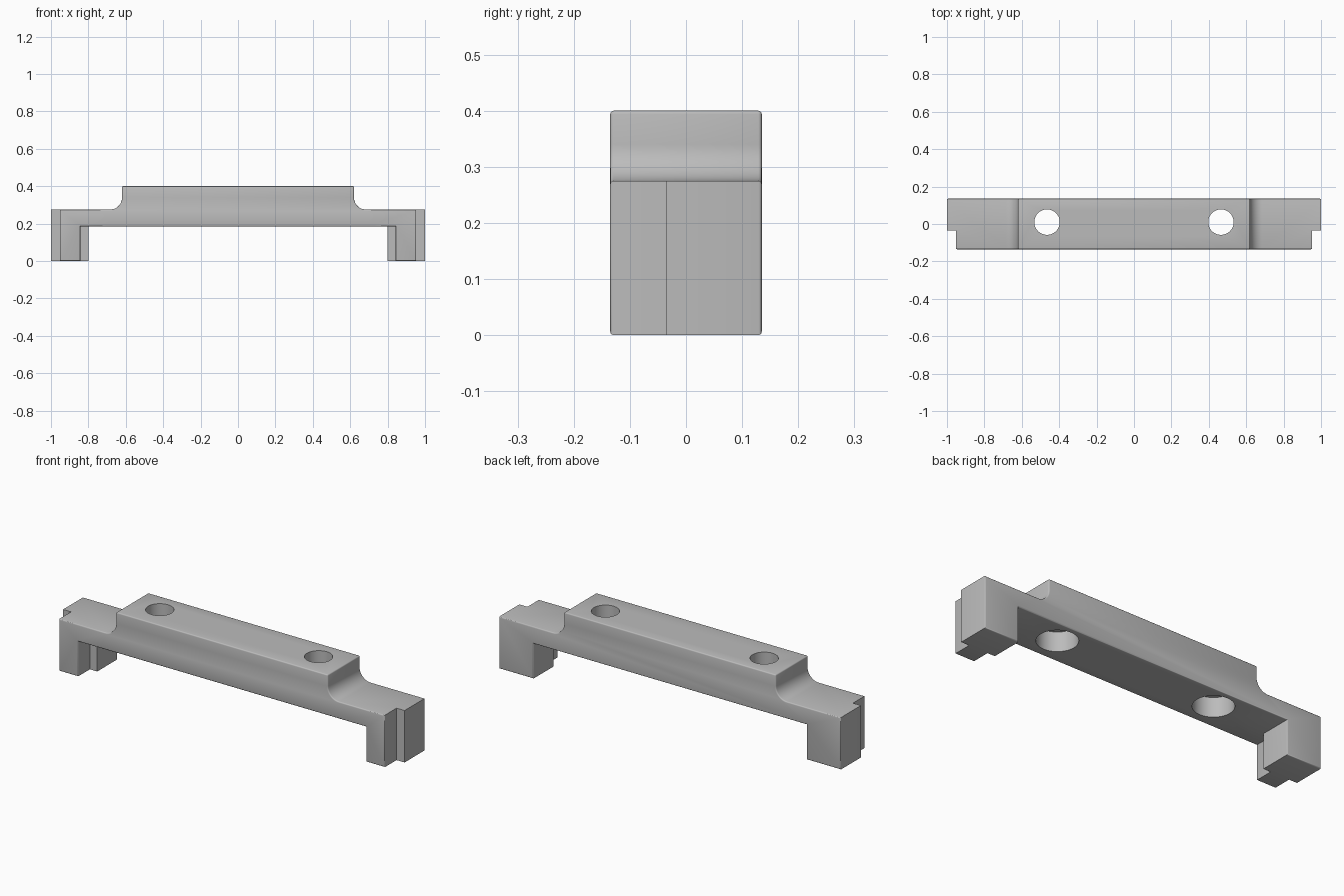
import bpy, bmesh, math

cube = bpy.data.objects.get("Cube")
if cube:
    bpy.data.objects.remove(cube, do_unlink=True)

DEPTH = 0.135          # half depth of the bracket
STEP_Y = -0.035        # where the legs step in width
UNDER, SHOULDER, TOP = 0.185, 0.275, 0.4

grey = bpy.data.materials.new("plain_grey")
grey.use_nodes = True
grey.diffuse_color = (0.5, 0.5, 0.5, 1)
grey.node_tree.nodes["Principled BSDF"].inputs["Base Color"].default_value = (0.5, 0.5, 0.5, 1)


def make_object(name, bm):
    bmesh.ops.recalc_face_normals(bm, faces=bm.faces)
    mesh = bpy.data.meshes.new(name)
    bm.to_mesh(mesh)
    bm.free()
    mesh.materials.append(grey)
    obj = bpy.data.objects.new(name, mesh)
    bpy.context.collection.objects.link(obj)
    return obj


def box(name, x0, x1, y0, y1, z0, z1):
    bm = bmesh.new()
    bmesh.ops.create_cube(bm, size=1)
    for v in bm.verts:
        v.co = [lo if c < 0 else hi for c, lo, hi in zip(v.co, (x0, y0, z0), (x1, y1, z1))]
    return make_object(name, bm)


def counterbore(name, x, y):
    # Stepped round plug: wide below, narrow above
    bm = bmesh.new()
    rings = []
    for r, z in ((0.098, 0.1), (0.098, 0.288), (0.068, 0.288), (0.068, 0.5)):
        rings.append([bm.verts.new((x + r * math.cos(a), y + r * math.sin(a), z))
                      for a in (math.tau * i / 48 for i in range(48))])
    for low, high in zip(rings, rings[1:]):
        for i in range(48):
            j = (i + 1) % 48
            bm.faces.new((low[i], low[j], high[j], high[i]))
    bm.faces.new(rings[0])
    bm.faces.new(rings[-1])
    return make_object(name, bm)


# Bridge profile: right half, with a concave fillet at the shoulder
r = 0.065
half = [(0.8, UNDER), (0.8, 0), (1, 0), (1, SHOULDER)]
for i in range(13):
    a = math.radians(270 - 90 * i / 12)
    half.append((0.62 + r + r * math.cos(a), SHOULDER + r + r * math.sin(a)))
half.append((0.62, TOP))
profile = half + [(-x, z) for x, z in reversed(half)]

bm = bmesh.new()
face = bm.faces.new([bm.verts.new((x, -DEPTH, z)) for x, z in profile])
out = bmesh.ops.extrude_face_region(bm, geom=[face])
moved = [g for g in out["geom"] if isinstance(g, bmesh.types.BMVert)]
bmesh.ops.translate(bm, verts=moved, vec=(0, 2 * DEPTH, 0))
bracket = make_object("mounting_bracket", bm)

# Leg notches and screw holes on both ends
cutters = []
for s, side in ((1, "left"), (-1, "right")):
    outer = sorted((s * 0.953, s * 1.1))
    inner = sorted((s * 0.7, s * 0.843))
    cutters += [box(side + "_outer_notch", *outer, -0.3, STEP_Y, -0.1, 0.5),
                box(side + "_inner_notch", *inner, -0.3, STEP_Y, -0.1, UNDER),
                counterbore(side + "_screw_hole", s * 0.465, 0.01)]

bpy.context.view_layer.objects.active = bracket
for c in cutters:
    mod = bracket.modifiers.new(c.name, "BOOLEAN")
    mod.operation, mod.solver, mod.object = "DIFFERENCE", "EXACT", c
    bpy.ops.object.modifier_apply(modifier=mod.name)
for c in cutters:
    bpy.data.objects.remove(c, do_unlink=True)

# Slightly rounded rim around the front and back faces
bm = bmesh.new()
bm.from_mesh(bracket.data)
bmesh.ops.remove_doubles(bm, verts=bm.verts, dist=0.0002)
bmesh.ops.dissolve_limit(bm, angle_limit=0.01, verts=bm.verts, edges=bm.edges)
rim = [e for e in bm.edges
       if all(abs(abs(v.co.y) - DEPTH) < 0.001 for v in e.verts)
       and len(e.link_faces) == 2 and e.calc_face_angle() > 1]
bmesh.ops.bevel(bm, geom=rim, offset=0.006, segments=3, profile=0.5, affect="EDGES")
bm.to_mesh(bracket.data)
bm.free()

bpy.ops.object.select_all(action="DESELECT")
bracket.select_set(True)
bpy.ops.object.shade_smooth_by_angle(angle=math.radians(35))
